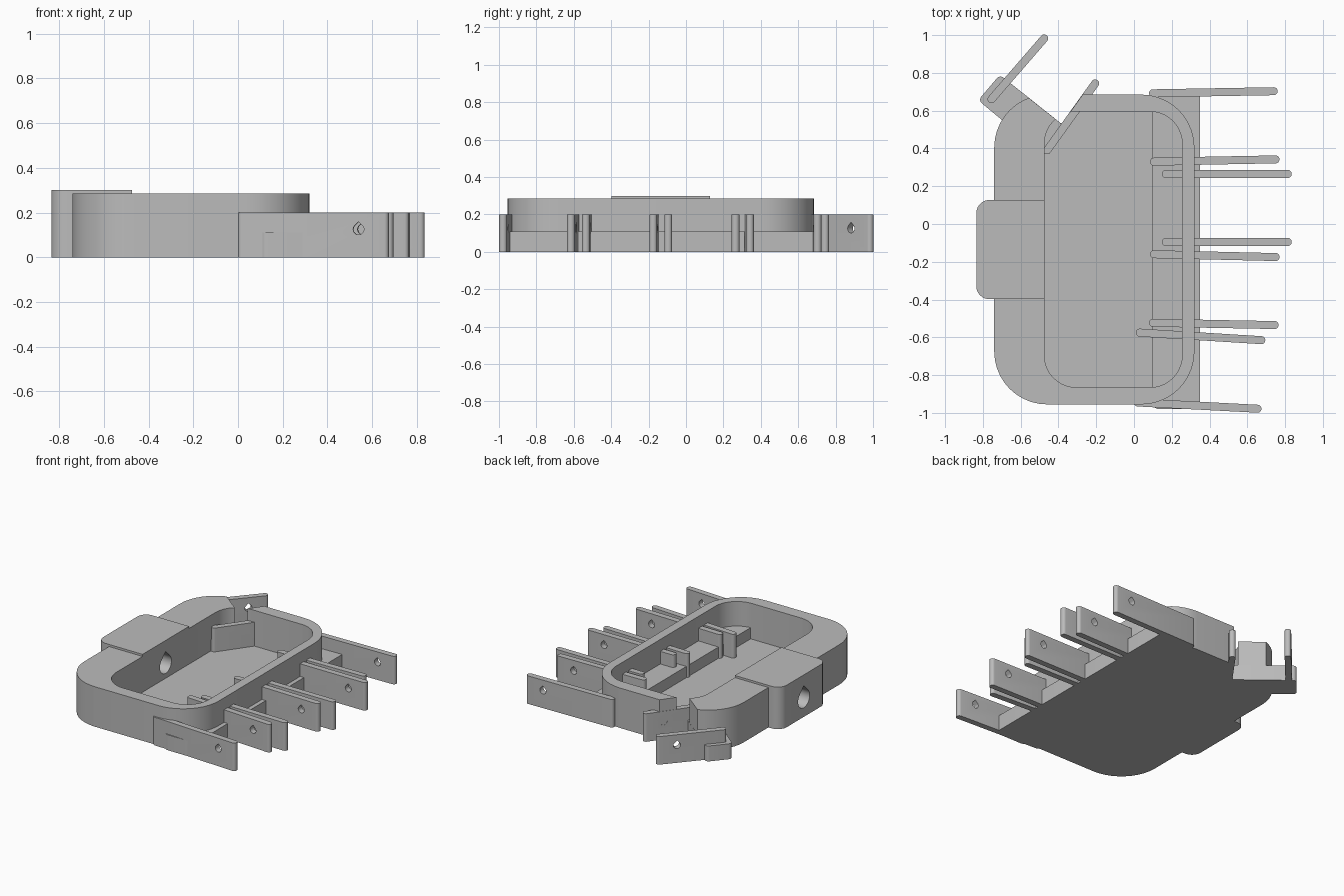
import bpy
import math
from mathutils import Vector, Matrix

if "Cube" in bpy.data.objects:
    bpy.data.objects.remove(bpy.data.objects["Cube"])

grey = bpy.data.materials.new("plain grey")
grey.use_nodes = True
grey.diffuse_color = (0.5, 0.5, 0.5, 1)
grey.node_tree.nodes["Principled BSDF"].inputs["Base Color"].default_value = (0.5, 0.5, 0.5, 1)


def rounded(corners, radius, steps=10):
    """Counter-clockwise outline with rounded corners."""
    pts, n = [], len(corners)
    vs = [Vector(c) for c in corners]
    for i, v in enumerate(vs):
        a = (vs[i - 1] - v).normalized()
        b = (vs[(i + 1) % n] - v).normalized()
        half = a.angle(b) / 2
        centre = v + (a + b).normalized() * (radius / math.sin(half))
        start = v + a * (radius / math.tan(half)) - centre
        sweep = math.pi - 2 * half
        for k in range(steps + 1):
            pts.append(centre + Matrix.Rotation(sweep * k / steps, 2) @ start)
    return pts


def rect(x0, x1, y0, y1, radius):
    return rounded([(x0, y0), (x1, y0), (x1, y1), (x0, y1)], radius)


def prism(name, outline, z0, z1):
    n = len(outline)
    verts = [(p[0], p[1], z) for z in (z0, z1) for p in outline]
    faces = [tuple(reversed(range(n))), tuple(range(n, 2 * n))]
    faces += [(i, (i + 1) % n, n + (i + 1) % n, n + i) for i in range(n)]
    mesh = bpy.data.meshes.new(name)
    mesh.from_pydata(verts, [], faces)
    mesh.materials.append(grey)
    ob = bpy.data.objects.new(name, mesh)
    bpy.context.collection.objects.link(ob)
    return ob


def select(ob):
    bpy.ops.object.select_all(action="DESELECT")
    ob.select_set(True)
    bpy.context.view_layer.objects.active = ob


def smooth(ob):
    select(ob)
    bpy.ops.object.shade_smooth_by_angle(angle=math.radians(30))


def cut(ob, cutter):
    cutter.hide_render = True
    mod = ob.modifiers.new("cut", "BOOLEAN")
    mod.operation, mod.solver, mod.object = "DIFFERENCE", "EXACT", cutter
    select(ob)
    bpy.ops.object.modifier_apply(modifier=mod.name)
    bpy.data.objects.remove(cutter)


def teardrop(r, centre, direction, depth):
    """Horizontal hole cutter with a pointed top."""
    arc = [math.radians(135 + 270 * k / 24) for k in range(25)]
    outline = [(r * math.cos(a), r * math.sin(a)) for a in arc] + [(0, r * 1.41)]
    ob = prism("hole_cutter", outline, -depth / 2, depth / 2)
    axis = Vector((direction[0], direction[1], 0)).normalized()
    up = Vector((0, 0, 1))
    side = up.cross(axis)
    frame = Matrix((side, up, axis)).transposed().to_4x4()
    ob.data.transform(Matrix.Translation(centre) @ frame)
    return ob


def bar(name, start, end, hole=True):
    """Upright plate with round ends and a small hole near its tip."""
    a, b = Vector(start), Vector(end)
    d = (b - a).normalized()
    s = Vector((-d.y, d.x)) * 0.021
    e = d * 0.02
    outline = rounded([a - e - s, b + e - s, b + e + s, a - e + s], 0.02, 6)
    ob = prism(name, outline, 0, 0.2)
    if hole:
        p = b - d * 0.115
        cut(ob, teardrop(0.024, (p.x, p.y, 0.125), s, 0.2))
    smooth(ob)


# Tray with a hollow, a split corner and a cable hole in its left side
tray = prism("tray", rect(-0.74, 0.32, -0.955, 0.685, 0.28), 0, 0.285)
cut(tray, prism("hollow_cutter", rect(-0.475, 0.255, -0.865, 0.595, 0.17), 0.03, 0.5))
cut(tray, prism("corner_cutter", [(-0.383, 0.53), (-0.235, 0.736), (-0.4, 0.95), (-0.69, 0.772)], -0.1, 0.5))
cut(tray, teardrop(0.065, (-0.6, -0.137, 0.13), (1, 0), 0.7))
smooth(tray)

# Side block carrying the outer end of the hole
block = prism("side_block", rounded([(-0.835, -0.398), (-0.475, -0.398), (-0.475, 0.127), (-0.835, 0.127)], 0.07), 0, 0.3)
for x in (-0.475,):
    # Square inner corners sit flush with the hollow
    inner = prism("side_block_inner", [(-0.74, -0.398), (x, -0.398), (x, 0.127), (-0.74, 0.127)], 0, 0.3)
cut(block, prism("trim_cutter", [(-0.74, -0.6), (0, -0.6), (0, 0.6), (-0.74, 0.6)], -0.1, 0.5))
for part in (block, inner):
    cut(part, teardrop(0.065, (-0.6, -0.137, 0.13), (1, 0), 0.7))
    smooth(part)

# Low step along the right wall
smooth(prism("hinge_step", rect(0.095, 0.35, -0.98, 0.712, 0.04), 0, 0.11))

# Low lug at the split corner
lug = [(-0.825, 0.655), (-0.475, 0.365), (-0.375, 0.475), (-0.383, 0.53), (-0.71, 0.79)]
smooth(prism("corner_lug", rounded(lug, 0.025, 6), 0, 0.11))

# Plates at the corner
bar("outer_corner_plate", (-0.755, 0.66), (-0.475, 0.983))
bar("inner_corner_plate", (-0.46, 0.39), (-0.205, 0.745))

# Plates along the right side
plates = [
    ((0.10, 0.692), (0.74, 0.703)),
    ((0.105, 0.33), (0.75, 0.342)),
    ((0.168, 0.265), (0.815, 0.265)),
    ((0.168, -0.095), (0.815, -0.095)),
    ((0.105, -0.16), (0.75, -0.175)),
    ((0.10, -0.523), (0.745, -0.535)),
    ((0.03, -0.575), (0.675, -0.615)),
    ((0.02, -0.945), (0.655, -0.978)),
]
for i, (start, end) in enumerate(plates):
    bar(f"hinge_plate_{i + 1}", start, end)
